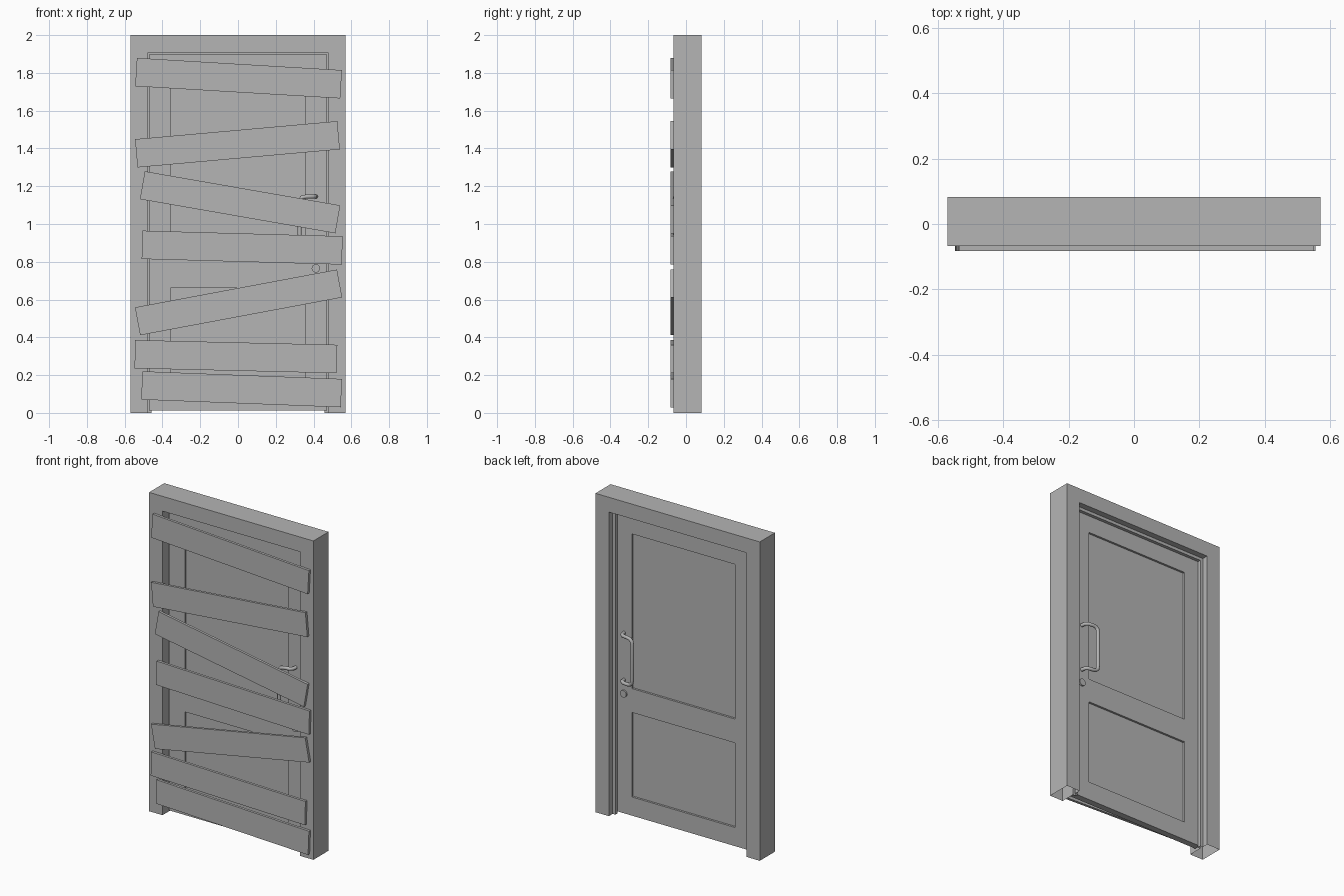
import bpy, bmesh
from math import radians
from mathutils import Matrix, Vector

cube = bpy.data.objects.get("Cube")
if cube:
    bpy.data.objects.remove(cube, do_unlink=True)

GREY = (0.46, 0.46, 0.46, 1)
grey = bpy.data.materials.new("plain_grey")
grey.use_nodes = True
grey.diffuse_color = GREY
grey.node_tree.nodes["Principled BSDF"].inputs["Base Color"].default_value = GREY

FRONT, BACK = -0.067, 0.083            # frame depth
DOOR_FRONT, DOOR_BACK = -0.015, 0.025  # door depth


def finish(name, bm):
    bmesh.ops.remove_doubles(bm, verts=bm.verts, dist=0.0001)
    bmesh.ops.recalc_face_normals(bm, faces=bm.faces)
    mesh = bpy.data.meshes.new(name)
    bm.to_mesh(mesh)
    bm.free()
    mesh.materials.append(grey)
    obj = bpy.data.objects.new(name, mesh)
    bpy.context.collection.objects.link(obj)
    return obj


def quad(bm, *points):
    bm.faces.new([bm.verts.new(p) for p in points])


# Door frame: rebated section swept up, across and down, open at the feet
def make_frame():
    half, top, jamb, stop = 0.57, 2.0, 0.093, 0.112
    section = [(0, FRONT), (jamb, FRONT), (jamb, DOOR_BACK), (stop, DOOR_BACK),
               (stop, 0.045), (jamb, 0.045), (jamb, BACK), (0, BACK)]
    bm = bmesh.new()
    rings = []
    for side, at_top in ((-1, False), (-1, True), (1, True), (1, False)):
        rings.append([bm.verts.new((side * (half - d), y, top - d if at_top else 0))
                      for d, y in section])
    n = len(section)
    for a, b in zip(rings, rings[1:]):
        for i in range(n):
            j = (i + 1) % n
            bm.faces.new((a[i], a[j], b[j], b[i]))
    finish("door_frame", bm)


# Door leaf: slab with two sunken panels on both sides
def make_door():
    xs = [-0.47, -0.358, 0.358, 0.47]
    zs = [0.013, 0.13, 0.66, 0.81, 1.78, 1.897]
    recess = 0.013
    bm = bmesh.new()
    for y, inward in ((DOOR_FRONT, recess), (DOOR_BACK, -recess)):
        for i, (x0, x1) in enumerate(zip(xs, xs[1:])):
            for k, (z0, z1) in enumerate(zip(zs, zs[1:])):
                ring = [(x0, z0), (x1, z0), (x1, z1), (x0, z1)]
                sunk = i == 1 and k in (1, 3)
                depth = y + inward if sunk else y
                quad(bm, *[(x, depth, z) for x, z in ring])
                if sunk:
                    for (ax, az), (bx, bz) in zip(ring, ring[1:] + ring[:1]):
                        quad(bm, (ax, y, az), (bx, y, bz), (bx, depth, bz), (ax, depth, az))
    # Outer edges
    for x in (xs[0], xs[-1]):
        for a, b in zip(zs, zs[1:]):
            quad(bm, (x, DOOR_FRONT, a), (x, DOOR_BACK, a), (x, DOOR_BACK, b), (x, DOOR_FRONT, b))
    for z in (zs[0], zs[-1]):
        for a, b in zip(xs, xs[1:]):
            quad(bm, (a, DOOR_FRONT, z), (a, DOOR_BACK, z), (b, DOOR_BACK, z), (b, DOOR_FRONT, z))
    finish("door_leaf", bm)


# Boards nailed across the front: centre x, centre z, length, tilt in degrees
def make_boards():
    boards = [(0.003, 1.772, 1.087, -3.4), (-0.003, 1.422, 1.075, 5.1),
              (0.011, 1.115, 1.05, -9.9), (0.022, 0.875, 1.06, -1.6),
              (0.003, 0.585, 1.088, 10.6), (-0.011, 0.298, 1.07, -1.35),
              (0.019, 0.125, 1.057, -2.2)]
    thick = 0.016
    for number, (x, z, length, tilt) in enumerate(boards, 1):
        bm = bmesh.new()
        bmesh.ops.create_cube(bm, size=1)
        bm.transform(Matrix.Translation((x, FRONT - thick / 2, z))
                     @ Matrix.Rotation(radians(-tilt), 4, "Y")
                     @ Matrix.Diagonal((length, thick, 0.15, 1)))
        finish(f"board_{number}", bm)


# Pull handle: round bar bent out from the door, sideways and down
def make_handle(name, face_y, out):
    middle = 0.998
    half = [(0.412, 0, 0.147), (0.408, 0.024, 0.147), (0.394, 0.037, 0.147),
            (0.36, 0.042, 0.147), (0.34, 0.043, 0.143), (0.329, 0.043, 0.13),
            (0.326, 0.043, 0.11)]
    path = [(x, y, h) for x, y, h in half] + [(x, y, -h) for x, y, h in reversed(half)]
    points = [Vector((x, face_y + out * y, middle + h)) for x, y, h in path]
    curve = bpy.data.curves.new(name, "CURVE")
    curve.dimensions = "3D"
    curve.bevel_depth = 0.011
    curve.bevel_resolution = 3
    curve.use_fill_caps = True
    spline = curve.splines.new("POLY")
    spline.points.add(len(points) - 1)
    for point, co in zip(spline.points, points):
        point.co = (*co, 1)
    curve.materials.append(grey)
    obj = bpy.data.objects.new(name, curve)
    bpy.context.collection.objects.link(obj)


# Lock cylinder through the door
def make_lock():
    bm = bmesh.new()
    bmesh.ops.create_cone(bm, cap_ends=True, segments=24, radius1=0.022, radius2=0.022,
                          depth=DOOR_BACK - DOOR_FRONT + 0.02)
    bm.transform(Matrix.Translation((0.412, (DOOR_FRONT + DOOR_BACK) / 2, 0.765))
                 @ Matrix.Rotation(radians(90), 4, "X"))
    obj = finish("lock_cylinder", bm)
    bpy.ops.object.select_all(action="DESELECT")
    obj.select_set(True)
    bpy.context.view_layer.objects.active = obj
    bpy.ops.object.shade_smooth_by_angle()


make_frame()
make_door()
make_boards()
make_handle("front_handle", DOOR_FRONT, -1)
make_handle("back_handle", DOOR_BACK, 1)
make_lock()
